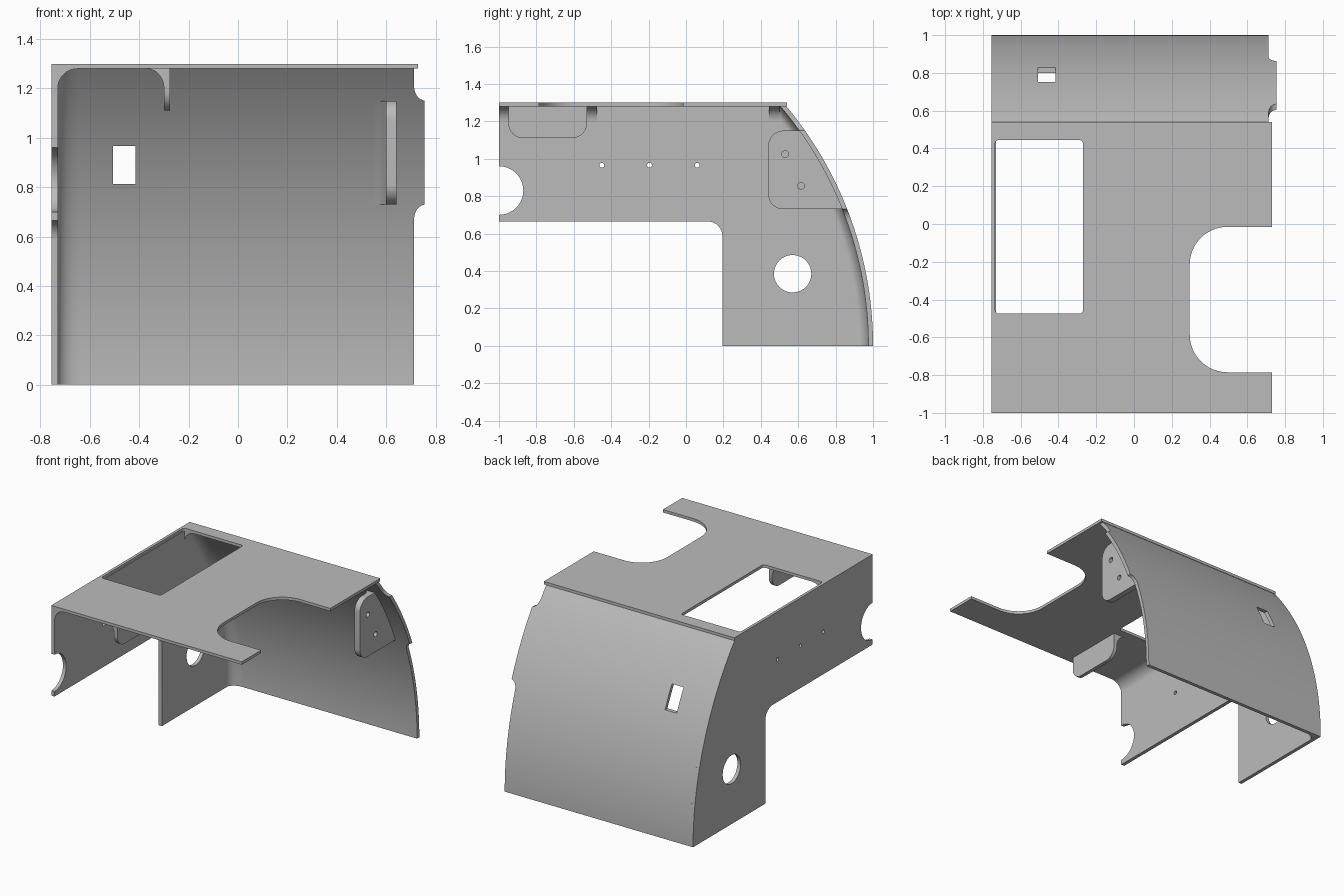
import bpy, bmesh, math
from mathutils import Vector

if "Cube" in bpy.data.objects:
    bpy.data.objects.remove(bpy.data.objects["Cube"])

GRAY = (0.5, 0.5, 0.5, 1)
mat = bpy.data.materials.new("plain_gray")
mat.use_nodes = True
mat.diffuse_color = GRAY
mat.node_tree.nodes["Principled BSDF"].inputs["Base Color"].default_value = GRAY

LEFT, WALL = -0.755, -0.73          # outer and inner face of the side wall
UNDER, TOP = 1.28, 1.30             # lower and upper face of the top plate
R_OUT, R_IN = 2.0, 1.975            # curved panel radii, centred on y = -1
parts = []


def arc_y(z, r=R_OUT):
    return -1 + math.sqrt(r * r - z * z)


def steps(a, b, n):
    return [a + (b - a) * i / n for i in range(n + 1)]


def loft(name, rings):
    """Skin a list of equal closed rings and cap both ends."""
    bm = bmesh.new()
    rows = [[bm.verts.new(p) for p in ring] for ring in rings]
    n = len(rows[0])
    for a, b in zip(rows, rows[1:]):
        for i in range(n):
            j = (i + 1) % n
            bm.faces.new((a[i], a[j], b[j], b[i]))
    bm.faces.new(rows[0])
    bm.faces.new(rows[-1])
    bmesh.ops.recalc_face_normals(bm, faces=bm.faces)
    mesh = bpy.data.meshes.new(name)
    bm.to_mesh(mesh)
    bm.free()
    mesh.materials.append(mat)
    ob = bpy.data.objects.new(name, mesh)
    bpy.context.collection.objects.link(ob)
    parts.append(ob)
    return ob


def prism(name, outline, axis, a, b):
    """Extrude a flat outline along one axis from a to b."""
    place = {"x": lambda u, v, t: (t, u, v),
             "y": lambda u, v, t: (u, t, v),
             "z": lambda u, v, t: (u, v, t)}[axis]
    return loft(name, [[place(u, v, t) for u, v in outline] for t in (a, b)])


def rounded(corners, n=10):
    """Outline from (u, v) or (u, v, radius) corners."""
    out = []
    for i, c in enumerate(corners):
        p = Vector(c[:2])
        if len(c) < 3:
            out.append(tuple(p))
            continue
        d1 = (Vector(corners[i - 1][:2]) - p).normalized()
        d2 = (Vector(corners[(i + 1) % len(corners)][:2]) - p).normalized()
        half = d1.angle(d2) / 2
        centre = p + (d1 + d2).normalized() * c[2] / math.sin(half)
        s = p + d1 * c[2] / math.tan(half) - centre
        e = p + d2 * c[2] / math.tan(half) - centre
        a0 = math.atan2(s.y, s.x)
        turn = (math.atan2(e.y, e.x) - a0 + math.pi) % math.tau - math.pi
        out += [(centre.x + c[2] * math.cos(a0 + turn * k / n),
                 centre.y + c[2] * math.sin(a0 + turn * k / n)) for k in range(n + 1)]
    return out


def circle(u, v, r, n=40):
    return [(u + r * math.cos(math.tau * k / n), v + r * math.sin(math.tau * k / n))
            for k in range(n)]


def cut(ob, outline, axis, a, b):
    cutter = prism("cutter", outline, axis, a, b)
    parts.remove(cutter)
    mod = ob.modifiers.new("cut", "BOOLEAN")
    mod.operation, mod.solver, mod.object = "DIFFERENCE", "EXACT", cutter
    bpy.context.view_layer.objects.active = ob
    bpy.ops.object.modifier_apply(modifier=mod.name)
    bpy.data.objects.remove(cutter)


def cove(du, dv, n=10):
    """Concave corner filler, as offsets from the corner."""
    return [(0, 0)] + [(du * (1 - math.sin(t)), dv * (1 - math.cos(t)))
                       for t in steps(0, math.pi / 2, n)]


# Side wall with its curved rear edge, front bite and holes
profile = rounded([(-1, UNDER), (-1, 0.665), (0.195, 0.665, 0.08), (0.195, 0)])
profile += [(arc_y(z), z) for z in steps(0, UNDER, 40)]
wall = prism("side_wall", profile, "x", LEFT, WALL)
holes = [(-1, 0.83, 0.13), (0.57, 0.385, 0.1)]
holes += [(y, 0.965, 0.013) for y in (-0.45, -0.195, 0.06)]
for y, z, r in holes:
    cut(wall, circle(y, z, r), "x", -0.9, -0.6)

# Top plate with side notch and window
plate = prism("top_plate", rounded([
    (LEFT, -1), (0.73, -1), (0.73, -0.785), (0.295, -0.785, 0.2),
    (0.295, -0.015, 0.2), (0.73, -0.015), (0.73, 0.54), (LEFT, 0.54)], 16), "z", UNDER, TOP)
cut(plate, rounded([(-0.735, -0.475, 0.02), (-0.27, -0.475, 0.02),
                    (-0.27, 0.445, 0.02), (-0.735, 0.445, 0.02)]), "z", 1.2, 1.4)


# Curved rear panel with a side tab and a slot
def panel_edge(z):
    inner, outer, r = 0.713, 0.755, 0.06
    if 0.728 <= z <= 1.152:
        return outer
    gap = 0.728 - z if z < 0.728 else z - 1.152
    if gap >= r:
        return inner
    return outer - (outer - inner) * math.sqrt(1 - (1 - gap / r) ** 2)


levels = sorted(steps(0, UNDER, 48) + steps(0.66, 0.73, 12) + steps(1.15, 1.22, 12))
levels = [z for i, z in enumerate(levels) if i == 0 or z - levels[i - 1] > 1e-4]
panel = loft("rear_panel", [
    [(WALL, arc_y(z, R_IN), z), (WALL, arc_y(z), z),
     (panel_edge(z), arc_y(z), z), (panel_edge(z), arc_y(z, R_IN), z)] for z in levels])
cut(panel, [(-0.507, 0.812), (-0.416, 0.812), (-0.416, 0.966), (-0.507, 0.966)], "y", 0.5, 1.2)


# Coves along the curved panel
def panel_cove(name, x, du, dv, z0, z1):
    loft(name, [[(x + u, arc_y(z, R_IN) - v, z) for u, v in cove(du, dv)]
                for z in steps(z0, z1, 32)])


panel_cove("wall_to_panel_cove", WALL, 0.08, 0.06, 0, UNDER)
panel_cove("flange_cove", 0.6, -0.05, 0.05, 0.73, 1.15)

# Coves under the top plate
for name, x, du, y0, y1 in (("front_wall_cove", WALL, 0.08, -1, -0.475),
                            ("rear_wall_cove", WALL, 0.08, 0.445, 0.5),
                            ("hanging_tab_cove", -0.3, -0.07, -0.95, -0.53)):
    prism(name, [(x + u, UNDER - v) for u, v in cove(du, 0.08)], "y", y0, y1)

# Hanging tab under the plate
prism("hanging_tab", rounded([(-0.95, UNDER), (-0.95, 1.11, 0.08),
                              (-0.53, 1.11, 0.08), (-0.53, UNDER)]), "x", -0.3, -0.275)

# Mounting flange on the panel
outline = rounded([(0.6, 1.15), (0.44, 1.15, 0.08), (0.44, 0.73, 0.08), (0.8, 0.73)])[1:-1]
outline += [(arc_y(z, 1.985), z) for z in steps(0.73, 1.15, 16)]
flange = prism("mounting_flange", outline, "x", 0.6, 0.642)
for y, z in ((0.53, 1.025), (0.615, 0.855)):
    cut(flange, circle(y, z, 0.018, 24), "x", 0.5, 0.7)

# Smooth curved faces, keep edges sharp
bpy.ops.object.select_all(action="DESELECT")
for ob in parts:
    ob.select_set(True)
bpy.context.view_layer.objects.active = parts[0]
bpy.ops.object.shade_smooth_by_angle(angle=math.radians(30))
